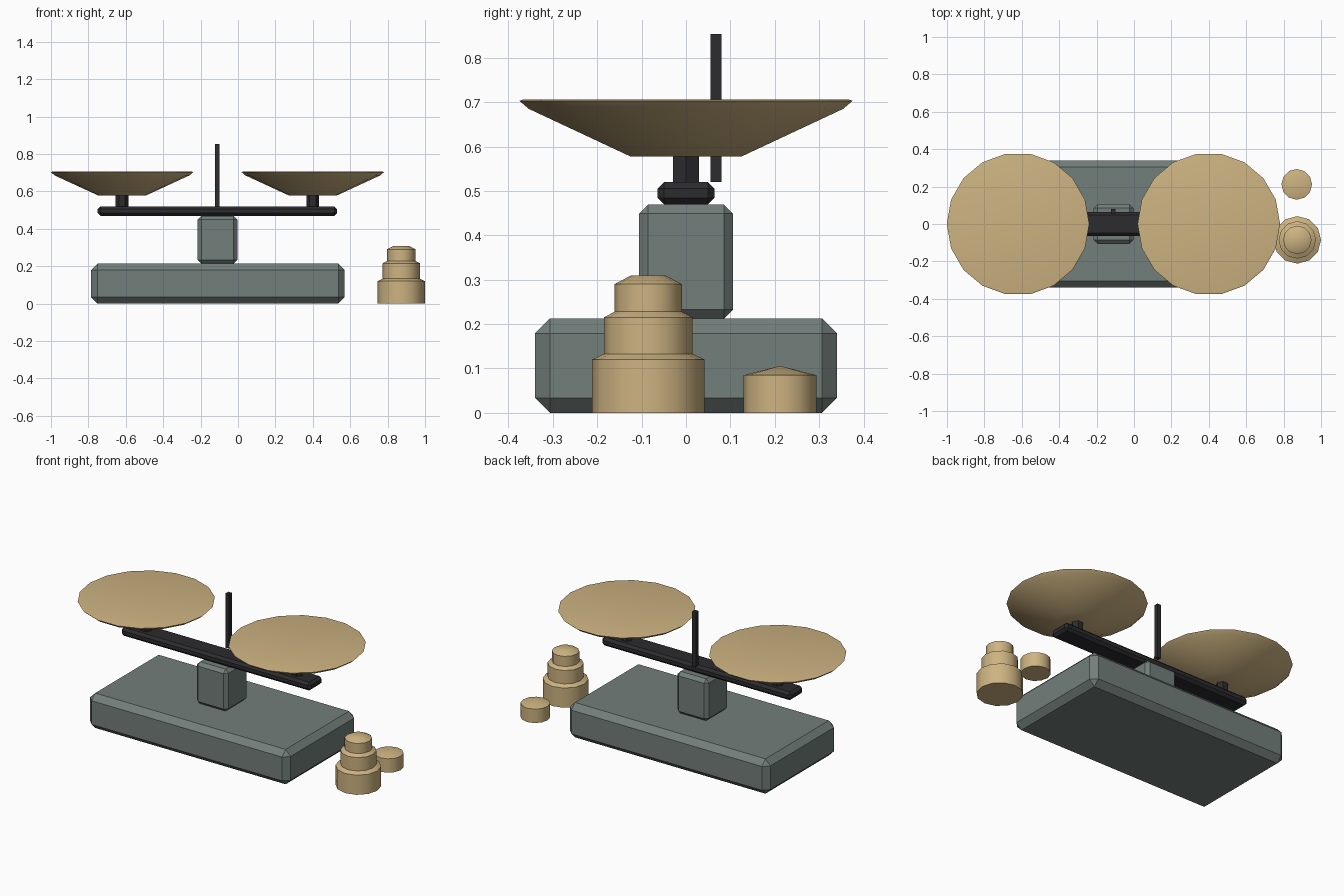
import bpy, bmesh, math

if "Cube" in bpy.data.objects:
    bpy.data.objects.remove(bpy.data.objects["Cube"])

CX = -0.11  # centre line of the scale body


def material(name, rgb):
    m = bpy.data.materials.new(name)
    m.diffuse_color = (*rgb, 1)
    m.use_nodes = True
    m.node_tree.nodes["Principled BSDF"].inputs["Base Color"].default_value = m.diffuse_color
    return m


ENAMEL = material("enamel", (0.17, 0.21, 0.195))
BRASS = material("brass", (0.61, 0.45, 0.22))
IRON = material("dark_iron", (0.025, 0.025, 0.028))


def finish(name, bm, mat, angle):
    bmesh.ops.recalc_face_normals(bm, faces=bm.faces)
    me = bpy.data.meshes.new(name)
    bm.to_mesh(me)
    bm.free()
    me.materials.append(mat)
    ob = bpy.data.objects.new(name, me)
    bpy.context.collection.objects.link(ob)
    bpy.ops.object.select_all(action='DESELECT')
    ob.select_set(True)
    bpy.context.view_layer.objects.active = ob
    bpy.ops.object.shade_smooth_by_angle(angle=math.radians(angle))
    return ob


def box(name, x, y, z, mat, bevel=0.0):
    """Box from (min, max) ranges with a single chamfer."""
    bm = bmesh.new()
    bmesh.ops.create_cube(bm, size=1)
    for v in bm.verts:
        v.co = [(r[0] + r[1]) / 2 + c * (r[1] - r[0]) for r, c in zip((x, y, z), v.co)]
    if bevel:
        bmesh.ops.bevel(bm, geom=bm.edges[:], offset=bevel, segments=1,
                        profile=0.5, affect='EDGES')
    return finish(name, bm, mat, 30)


def lathe(name, x, y, profile, sides, mat, angle=30):
    """Spin an (r, z) profile around the vertical axis at x, y."""
    bm = bmesh.new()
    rings = []
    for r, z in profile:
        if r == 0:
            rings.append([bm.verts.new((x, y, z))] * sides)
        else:
            rings.append([bm.verts.new((x + r * math.cos(math.tau * i / sides),
                                        y + r * math.sin(math.tau * i / sides), z))
                          for i in range(sides)])
    for a, b in zip(rings, rings[1:]):
        for i in range(sides):
            j = (i + 1) % sides
            bm.faces.new(list(dict.fromkeys((a[i], a[j], b[j], b[i]))))
    return finish(name, bm, mat, angle)


# body
box("base", (-0.785, 0.57), (-0.34, 0.34), (0, 0.213), ENAMEL, 0.034)
box("pillar", (CX - 0.106, CX + 0.106), (-0.106, 0.106), (0.213, 0.469), ENAMEL, 0.02)
box("beam", (CX - 0.64, CX + 0.64), (-0.064, 0.064), (0.469, 0.52), IRON, 0.015)
box("pointer", (CX - 0.012, CX + 0.012), (0.055, 0.08), (0.52, 0.853), IRON)

# pans on their hexagonal stems
pan = [(0, 0.578), (0.128, 0.578), (0.36, 0.685), (0.381, 0.703), (0.372, 0.706), (0, 0.66)]
for side, s in (("left", -1), ("right", 1)):
    x = CX + s * 0.51
    lathe(side + "_stem", x, 0, [(0, 0.515), (0.034, 0.515), (0.034, 0.585), (0, 0.585)], 6, IRON)
    lathe(side + "_pan", x, 0, pan, 18, BRASS)

# weights beside the scale
stack = [(0, 0), (0.127, 0), (0.127, 0.12), (0.10, 0.133), (0.10, 0.215),
         (0.076, 0.228), (0.076, 0.29), (0.04, 0.309), (0, 0.309)]
lathe("stacked_weights", 0.873, -0.085, stack, 12, BRASS, 35)
lathe("small_weight", 0.87, 0.212, [(0, 0), (0.082, 0), (0.082, 0.085), (0, 0.106)], 12, BRASS, 35)
